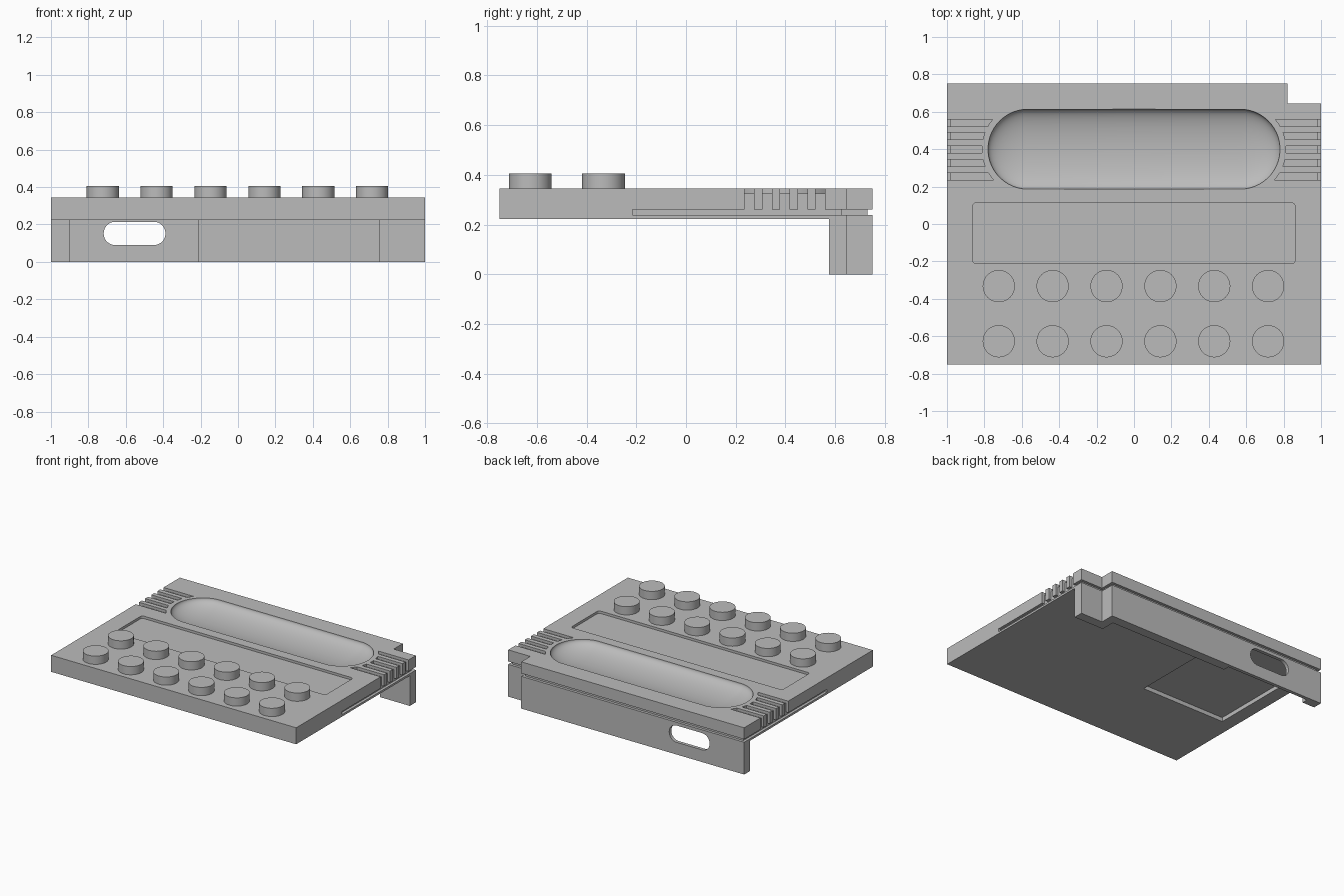
import bpy, bmesh, math

cube = bpy.data.objects.get("Cube")
if cube:
    bpy.data.objects.remove(cube, do_unlink=True)

grey = bpy.data.materials.new("plain grey")
grey.use_nodes = True
grey.diffuse_color = (0.5, 0.5, 0.5, 1)
grey.node_tree.nodes["Principled BSDF"].inputs["Base Color"].default_value = (0.5, 0.5, 0.5, 1)

TOP, BASE = 0.345, 0.223        # slab top and underside
BOWL_X, BOWL_Y, BOWL_R = 0.567, 0.4, 0.214


def make(name, bm):
    bmesh.ops.recalc_face_normals(bm, faces=bm.faces)
    mesh = bpy.data.meshes.new(name)
    bm.to_mesh(mesh)
    bm.free()
    mesh.materials.append(grey)
    obj = bpy.data.objects.new(name, mesh)
    bpy.context.collection.objects.link(obj)
    return obj


def prism(name, outline, lo, hi, along_y=False):
    """Extrude a 2D outline along z, or along y when the outline is in x, z."""
    bm = bmesh.new()
    place = (lambda p, h: (p[0], h, p[1])) if along_y else (lambda p, h: (p[0], p[1], h))
    low = [bm.verts.new(place(p, lo)) for p in outline]
    high = [bm.verts.new(place(p, hi)) for p in outline]
    bm.faces.new(low)
    bm.faces.new(high)
    for i in range(len(low)):
        j = (i + 1) % len(low)
        bm.faces.new((low[i], low[j], high[j], high[i]))
    return make(name, bm)


def rect(x0, x1, y0, y1):
    return [(x0, y0), (x1, y0), (x1, y1), (x0, y1)]


def rounded(x0, x1, y0, y1, r, steps=12):
    corners = [(x1 - r, y1 - r), (x0 + r, y1 - r), (x0 + r, y0 + r), (x1 - r, y0 + r)]
    return [(cx + r * math.cos(a), cy + r * math.sin(a))
            for q, (cx, cy) in enumerate(corners)
            for a in [(q + i / steps) * math.pi / 2 for i in range(steps + 1)]]


def activate(obj):
    bpy.ops.object.select_all(action='DESELECT')
    obj.select_set(True)
    bpy.context.view_layer.objects.active = obj


def cut(target, cutter, keep=False):
    cutter.hide_render = True
    mod = target.modifiers.new("cut", 'BOOLEAN')
    mod.operation, mod.solver, mod.object = 'DIFFERENCE', 'EXACT', cutter
    activate(target)
    bpy.ops.object.modifier_apply(modifier=mod.name)
    if not keep:
        bpy.data.objects.remove(cutter, do_unlink=True)


def smooth(obj):
    activate(obj)
    bpy.ops.object.shade_smooth_by_angle(angle=math.radians(30))


# Main slab with a notched rear corner
slab = prism("main_slab", [(-1, -0.75), (1, -0.75), (1, 0.645), (0.82, 0.645),
                           (0.82, 0.75), (-1, 0.75)], BASE, TOP)

# Rear wall hanging below the slab, following the notch
wall = prism("rear_wall", [(-1, 0.68), (0.755, 0.68), (0.755, 0.575), (1, 0.575),
                           (1, 0.645), (0.82, 0.645), (0.82, 0.75), (-1, 0.75)], 0, BASE)

# Pocket in the underside, running into the inner face of the wall
pocket = prism("pocket_cutter", rect(-0.9, -0.215, -0.155, 0.725), -0.1, 0.253)
cut(slab, pocket, keep=True)
cut(wall, pocket)

# Rounded opening through the wall
cut(wall, prism("opening_cutter", rounded(-0.718, -0.388, 0.09, 0.214, 0.061), 0.5, 0.9, True))

# Shallow display recess
cut(slab, prism("display_cutter", rounded(-0.864, 0.862, -0.212, 0.113, 0.02, 5), TOP - 0.018, 0.5))

# Long concave bowl: a squashed sphere pulled apart along x
bm = bmesh.new()
bmesh.ops.create_uvsphere(bm, u_segments=50, v_segments=41, radius=1)
for v in bm.verts:
    shift = 0 if abs(v.co.x) < 1e-4 else math.copysign(BOWL_X, v.co.x)
    v.co = (v.co.x * BOWL_R + shift, v.co.y * BOWL_R + BOWL_Y, v.co.z * 0.07 + TOP)
cut(slab, make("bowl_cutter", bm))

# Side vents whose inner ends follow the bowl
for side in (-1, 1):
    for i in range(5):
        y0 = 0.236 + 0.0715 * i
        ys = [y0 + 0.038 * k / 4 for k in range(5)]
        inner = [(side * (BOWL_X + math.sqrt(0.247 ** 2 - (y - BOWL_Y) ** 2)), y) for y in ys]
        shape = inner + [(side * 1.1, ys[-1]), (side * 1.1, ys[0])]
        cut(slab, prism("vent_cutter", shape, 0.325, 0.5))
        cut(slab, prism("vent_edge_cutter", rect(*sorted((side * 0.98, side * 1.1)), ys[0], ys[-1]),
                        0.25, 0.5))

# Thin seam around the sides, rear and notch
for area in (rect(-1.1, -0.98, -0.215, 0.9), rect(0.98, 1.1, -0.215, 0.9),
             rect(-1.2, 1.2, 0.73, 0.95), rect(0.8, 1.15, 0.625, 0.92)):
    cut(slab, prism("seam_cutter", area, 0.238, 0.26))
smooth(slab)
smooth(wall)

# Two rows of round studs
for row, y in enumerate((-0.627, -0.332)):
    for col in range(6):
        x = -0.723 + 0.288 * col
        ring = [(x + 0.086 * math.cos(a), y + 0.086 * math.sin(a))
                for a in [math.tau * k / 40 for k in range(40)]]
        smooth(prism(f"stud_{row + 1}_{col + 1}", ring, TOP - 0.01, 0.406))
